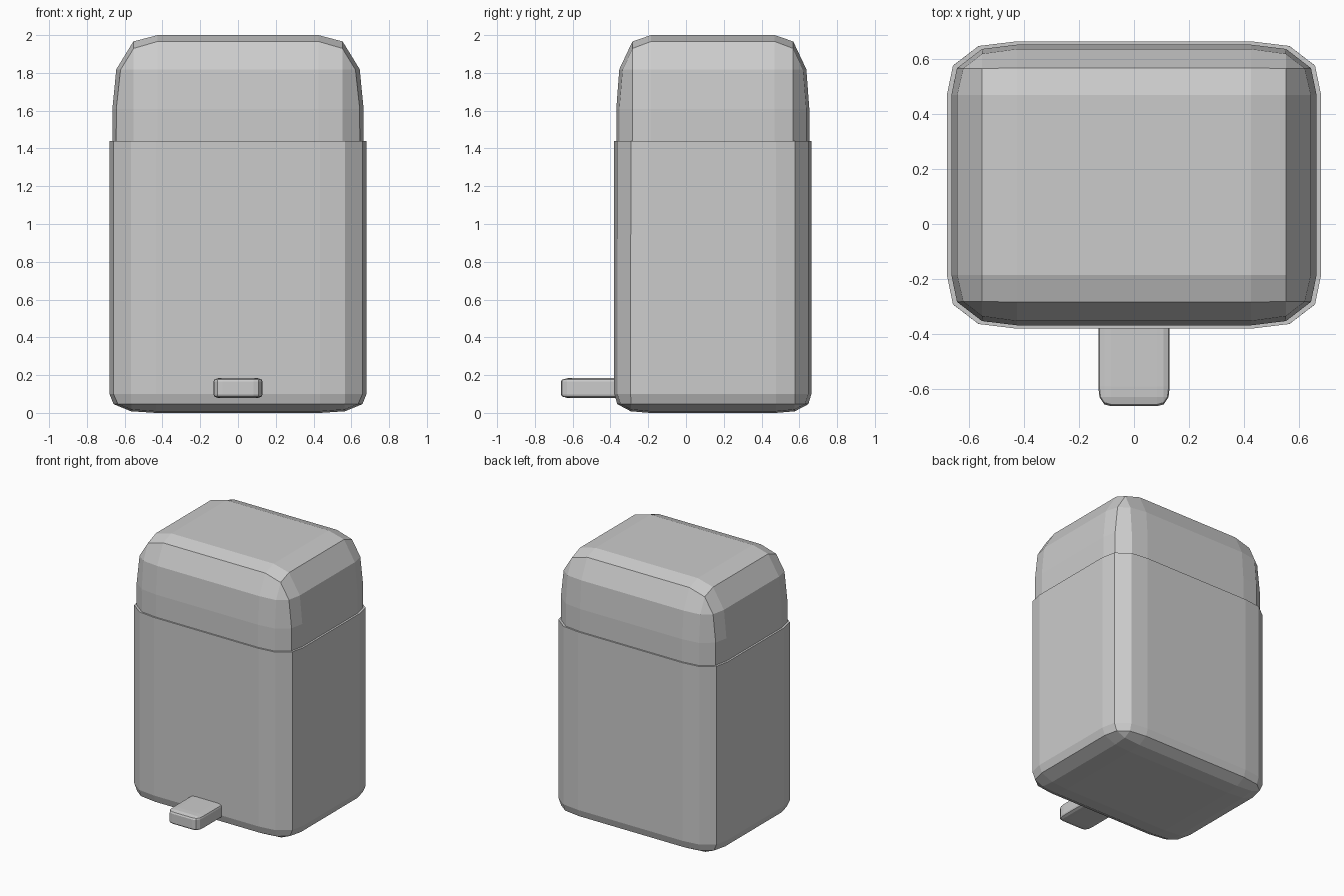
import bpy
import bmesh

if "Cube" in bpy.data.objects:
    bpy.data.objects.remove(bpy.data.objects["Cube"])

BEVEL = 0.36  # share of the half-size taken by the rounding


def rounded_box(name, center, half, z_lo, z_hi, round_lo, round_hi):
    """Box with three-segment rounded edges; round_lo / round_hi are the
    heights of the rounding below and above (0 leaves that end square)."""
    bm = bmesh.new()
    bmesh.ops.create_cube(bm, size=2)

    def keep(edge):
        zs = [v.co.z for v in edge.verts]
        if zs[0] * zs[1] < 0:
            return True
        return bool(round_hi) if zs[0] > 0 else bool(round_lo)

    bmesh.ops.bevel(bm, geom=[e for e in bm.edges if keep(e)], offset=BEVEL,
                    offset_type='OFFSET', segments=3, profile=0.58,
                    affect='EDGES')
    inner = 1 - BEVEL
    for v in bm.verts:
        z = v.co.z
        if z > 0:
            t = (1 - z) / BEVEL
            z = z_hi - t * round_hi if round_hi else z_hi
        else:
            t = (1 + z) / BEVEL
            z = z_lo + t * round_lo if round_lo else z_lo
        v.co = (center[0] + v.co.x * half[0], center[1] + v.co.y * half[1], z)
    bmesh.ops.recalc_face_normals(bm, faces=bm.faces)
    mesh = bpy.data.meshes.new(name)
    bm.to_mesh(mesh)
    bm.free()
    obj = bpy.data.objects.new(name, mesh)
    bpy.context.collection.objects.link(obj)
    return obj


# Bin body: shallow rounding at the base, square rim on top
rounded_box("bin_body", (0, 0.142), (0.68, 0.522), 0.0, 1.44, 0.10, 0)

# Domed lid, slightly narrower than the body
rounded_box("lid", (0, 0.142), (0.665, 0.511), 1.42, 2.0, 0, 0.39)

# Foot pedal, its back end hidden inside the body
rounded_box("foot_pedal", (0, -0.465), (0.13, 0.198), 0.078, 0.185, 0.02, 0.02)
